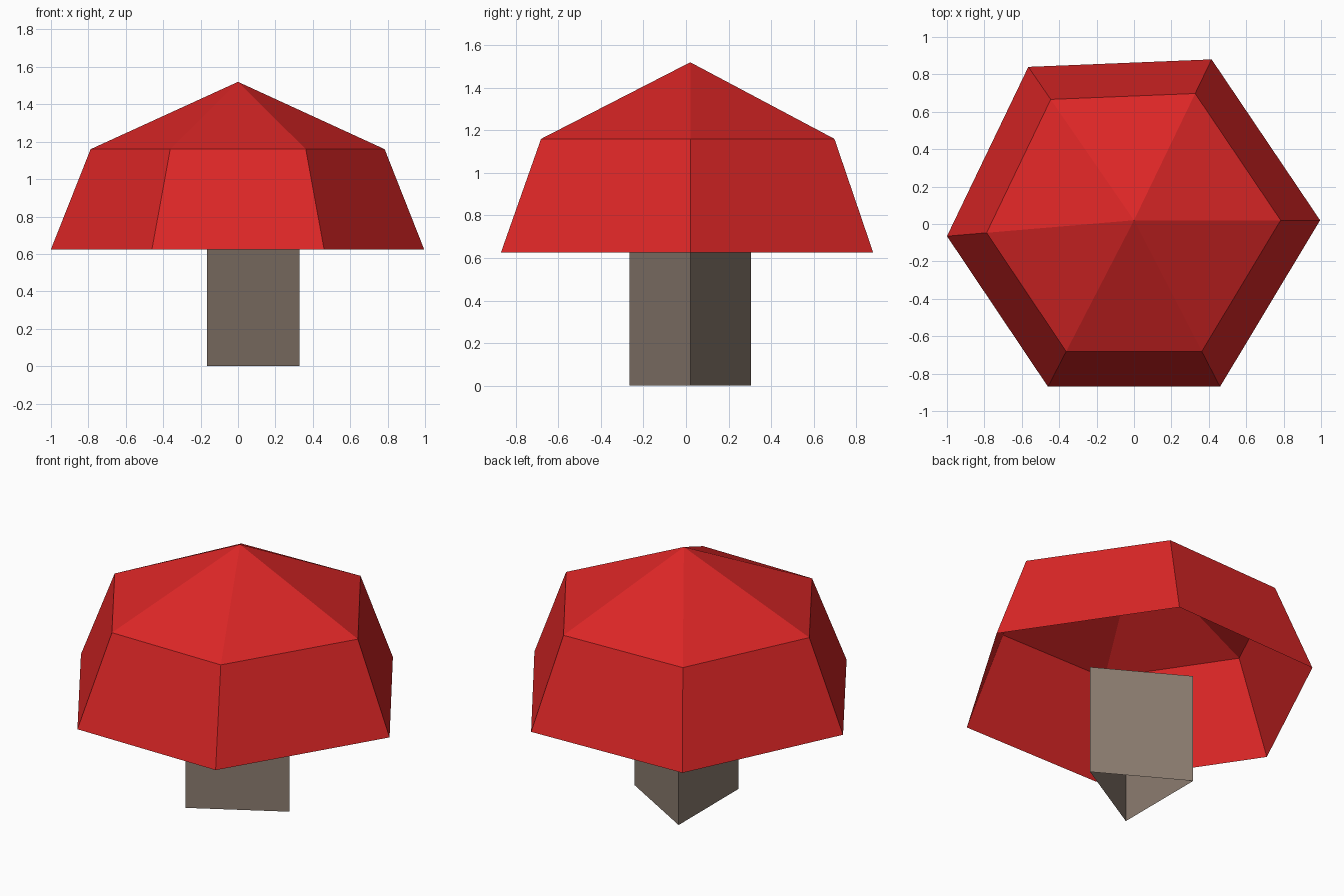
import bpy
import math

if "Cube" in bpy.data.objects:
    bpy.data.objects.remove(bpy.data.objects["Cube"])

CENTRE_Y = 0.02  # axis of the mushroom


def material(name, rgb):
    m = bpy.data.materials.new(name)
    m.diffuse_color = (*rgb, 1.0)
    m.use_nodes = True
    m.node_tree.nodes["Principled BSDF"].inputs["Base Color"].default_value = m.diffuse_color
    return m


def add_object(name, verts, faces, mat):
    mesh = bpy.data.meshes.new(name)
    mesh.from_pydata(verts, [], faces)
    mesh.materials.append(mat)
    mesh.update()
    obj = bpy.data.objects.new(name, mesh)
    bpy.context.collection.objects.link(obj)
    return obj


def ring(outline, scale, z):
    return [(x * scale, CENTRE_Y + y * scale, z) for x, y in outline]


def walls(n):
    """Quads joining a lower ring (0..n-1) to an upper ring (n..2n-1)."""
    return [(i, (i + 1) % n, n + (i + 1) % n, n + i) for i in range(n)]


red = material("cap red", (0.716, 0.0194, 0.0194))
brown = material("stem brown", (0.262, 0.202, 0.162))

# Cap: open, slightly irregular six-sided shell with a pointed roof
rim = [(0.995, 0.0), (0.415, 0.86), (-0.565, 0.82),
       (-1.0, -0.085), (-0.46, -0.89), (0.46, -0.89)]
n = len(rim)
cap_verts = ring(rim, 1.0, 0.625) + ring(rim, 0.788, 1.16) + [(0, CENTRE_Y, 1.52)]
roof = [(n + i, n + (i + 1) % n, 2 * n) for i in range(n)]
add_object("cap", cap_verts, walls(n) + roof, red)

# Stem: open three-sided tube ending just inside the cap
tri = [(0.33 * math.cos(a), 0.33 * math.sin(a))
       for a in (i * math.tau / 3 for i in range(3))]
add_object("stem", ring(tri, 1.0, 0.0) + ring(tri, 1.0, 0.66), walls(3), brown)
